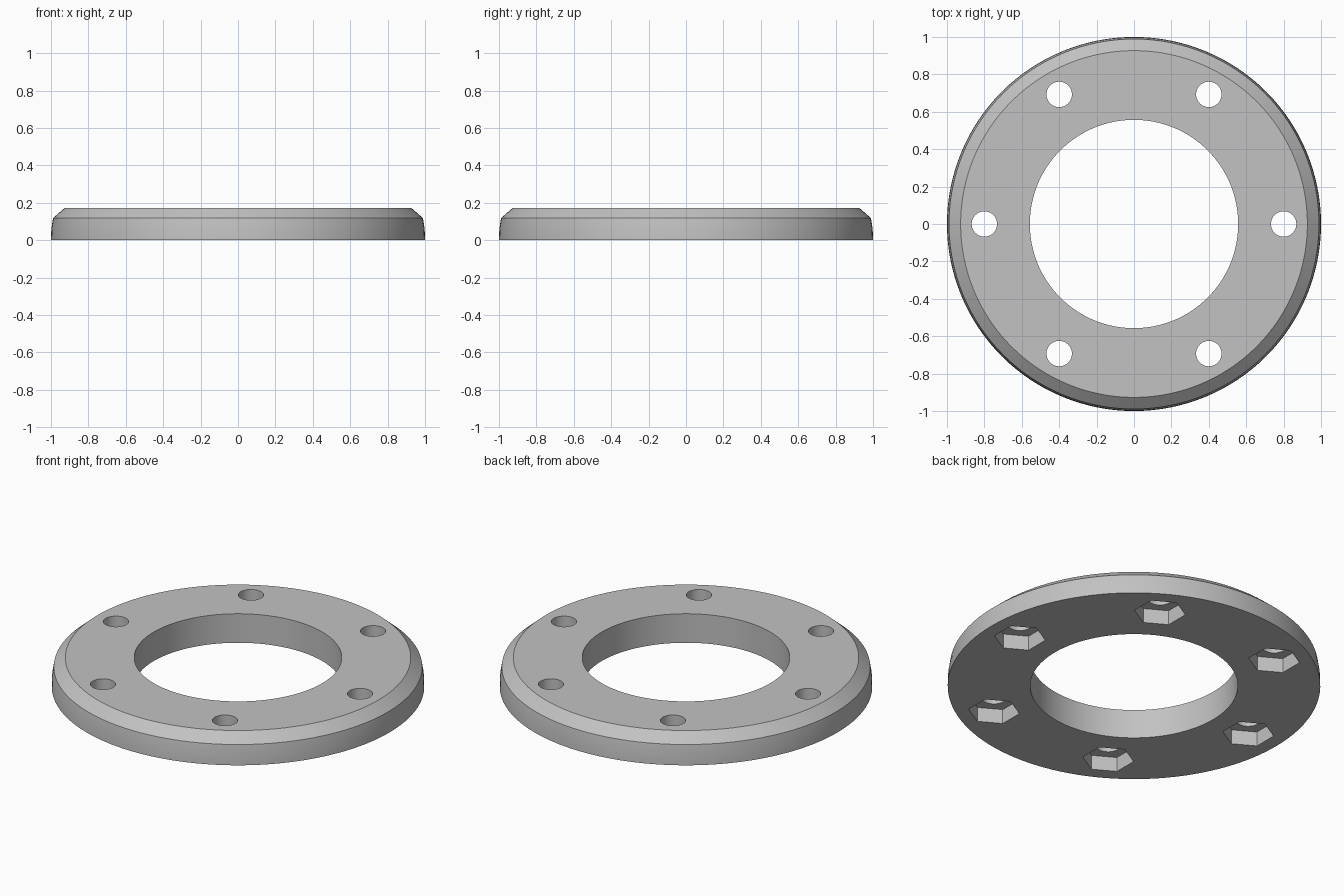
import bpy
import bmesh
from math import cos, sin, pi, radians
from mathutils import Matrix

cube = bpy.data.objects.get("Cube")
if cube:
    bpy.data.objects.remove(cube, do_unlink=True)

HEIGHT = 0.172
BORE = 0.557
BOLT_CIRCLE = 0.8
BOLTS = 6

grey = bpy.data.materials.new("plain grey")
grey.use_nodes = True
colour = (0.54, 0.54, 0.54, 1)
grey.diffuse_color = colour
grey.node_tree.nodes["Principled BSDF"].inputs["Base Color"].default_value = colour


def make_object(name, bm):
    bmesh.ops.recalc_face_normals(bm, faces=bm.faces)
    mesh = bpy.data.meshes.new(name)
    bm.to_mesh(mesh)
    bm.free()
    mesh.materials.append(grey)
    obj = bpy.data.objects.new(name, mesh)
    bpy.context.collection.objects.link(obj)
    return obj


def lathe(name, profile, steps):
    """Turn a closed (radius, z) profile around the z axis."""
    bm = bmesh.new()
    verts = [bm.verts.new((r, 0, z)) for r, z in profile]
    edges = [bm.edges.new((verts[i - 1], v)) for i, v in enumerate(verts)]
    bmesh.ops.spin(bm, geom=verts + edges, cent=(0, 0, 0), axis=(0, 0, 1),
                   angle=2 * pi, steps=steps, use_merge=True)
    bmesh.ops.remove_doubles(bm, verts=bm.verts, dist=1e-5)
    return make_object(name, bm)


def bolt_cutters(name, radius, sides, top, turn=0):
    """One prism at each bolt position, from below the ring up to top."""
    bm = bmesh.new()
    bottom = -0.1
    for i in range(BOLTS):
        a = 2 * pi * i / BOLTS
        place = Matrix.Translation((BOLT_CIRCLE * cos(a), BOLT_CIRCLE * sin(a),
                                    (top + bottom) / 2))
        bmesh.ops.create_cone(bm, cap_ends=True, segments=sides, radius1=radius,
                              radius2=radius, depth=top - bottom,
                              matrix=place @ Matrix.Rotation(turn, 4, "Z"))
    cutter = make_object(name, bm)
    cutter.hide_render = True
    return cutter


# Ring body: slightly drawn-in rim and a chamfered top edge
ring = lathe("flange_ring", [(BORE, 0), (1, 0), (0.998, 0.06), (0.989, 0.118),
                             (0.927, HEIGHT), (BORE, HEIGHT)], 128)
bpy.context.view_layer.objects.active = ring
ring.select_set(True)

# Bolt holes right through, and hexagonal nut pockets in the underside.
# A hexagon's corners point along y, its flats face x.
hole_cutter = bolt_cutters("bolt_hole_cutter", 0.068, 40, HEIGHT + 0.1)
corner = bolt_cutters("nut_pocket_cutter", 0.138, 6, 0.086)
# Blender's cone starts its first corner on the y axis
for cutter in (hole_cutter, corner):
    cut = ring.modifiers.new(cutter.name, "BOOLEAN")
    cut.operation = "DIFFERENCE"
    cut.solver = "EXACT"
    cut.object = cutter
    bpy.ops.object.modifier_apply(modifier=cut.name)
    bpy.data.objects.remove(cutter, do_unlink=True)

bpy.ops.object.shade_smooth_by_angle(angle=radians(25))
